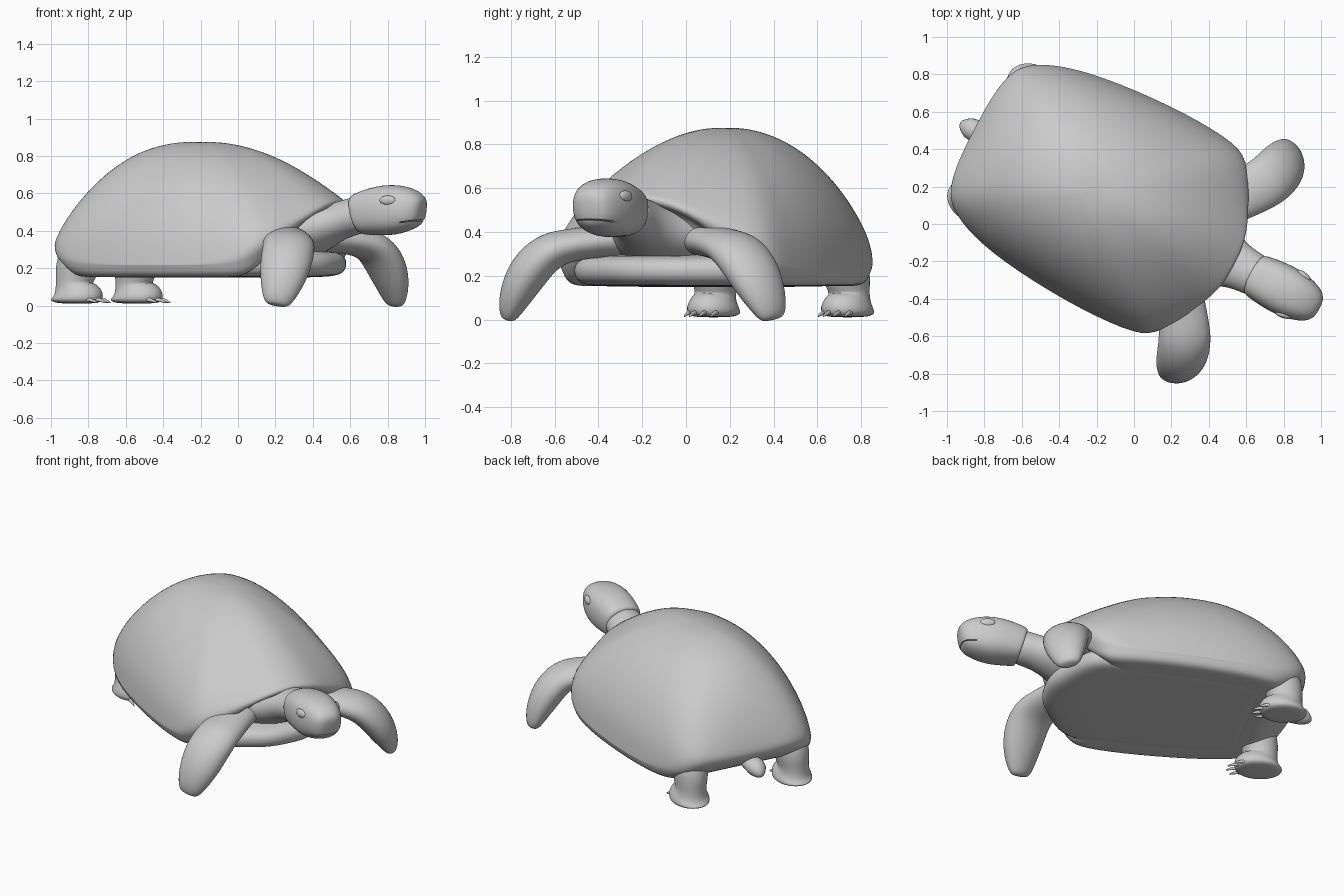
import bpy, bmesh, math
from mathutils import Vector, Matrix

if "Cube" in bpy.data.objects:
    bpy.data.objects.remove(bpy.data.objects["Cube"])

# Body frame: local x = forwards, local y = animal's left
FRAME = Matrix.Translation((-0.2, 0.17, 0)) @ Matrix.Rotation(math.atan2(-0.463, 0.886), 4, 'Z')


def skin(name, rings, levels=2):
    """Bridge closed rings of equal size, cap both ends and smooth the result."""
    bm = bmesh.new()
    loops = [[bm.verts.new(p) for p in r] for r in rings]
    n = len(loops[0])
    for a, b in zip(loops, loops[1:]):
        for i in range(n):
            bm.faces.new((a[i], a[(i + 1) % n], b[(i + 1) % n], b[i]))
    bm.faces.new(loops[0])
    bm.faces.new(loops[-1])
    bmesh.ops.recalc_face_normals(bm, faces=bm.faces)
    for f in bm.faces:
        f.smooth = True
    me = bpy.data.meshes.new(name)
    bm.to_mesh(me)
    bm.free()
    ob = bpy.data.objects.new(name, me)
    bpy.context.collection.objects.link(ob)
    ob.matrix_world = FRAME
    if levels:
        m = ob.modifiers.new("smooth", 'SUBSURF')
        m.levels = m.render_levels = levels
    return ob


def tube(name, rows, wide, n=16, power=1.0, levels=2):
    """Loft ellipses along rows of (x, y, z, half width, half thickness)."""
    pts = [Vector(r[:3]) for r in rows]
    rings = []
    for i, r in enumerate(rows):
        t = (pts[min(i + 1, len(pts) - 1)] - pts[max(i - 1, 0)]).normalized()
        w = Vector(wide)
        w = (w - t * w.dot(t)).normalized()
        h = t.cross(w)
        ring = []
        for k in range(n):
            c, s = math.cos(math.tau * k / n), math.sin(math.tau * k / n)
            c = math.copysign(abs(c) ** power, c)
            s = math.copysign(abs(s) ** power, s)
            ring.append(pts[i] + w * c * r[3] + h * s * r[4])
        rings.append(ring)
    return skin(name, rings, levels)


# Shell outline, left half: forward, side, rim height, dome exponents
HALF = [(.835, 0, .57, 2.3, 1), (.83, .15, .545, 2.3, .95), (.755, .32, .46, 2.2, .82),
        (.645, .55, .32, 2.1, .62), (.49, .585, .22, 2, .52), (.14, .597, .2, 2, .49),
        (-.29, .562, .2, 2.1, .5), (-.54, .497, .25, 2.3, .6), (-.695, .41, .31, 2.5, .72),
        (-.735, .27, .31, 2.55, .75), (-.745, .14, .3, 2.55, .75), (-.745, 0, .3, 2.55, .75)]
OUT = HALF + [(h[0], -h[1]) + h[2:] for h in HALF[-2:0:-1]]


def dome(u):
    """One ring of the dome: oval near the top, following the outline at the rim."""
    ring = []
    for f, l, z, p, q in OUT:
        r = (f / .76) ** 2 + (l / .58) ** 2
        k = u * (1 + (r ** -.5 - 1) * (1 - u ** 3))
        ring.append((f * k, l * k, z + (.878 - z) * (1 - u ** p) ** q))
    return ring


# Domed shell: open arch above the neck, flanks rolling down to the belly
rings = [dome(u) for u in (.1, .25, .42, .58, .72, .84, .93, .98, 1)]
FRONT = ((.995, .025), (.96, .04), (.88, .05))
FLANK = ((.998, -.66, .225), (.97, -.55, .162), (.88, -.5, .152))
for (u, dz), (v, back, h) in zip(FRONT, FLANK):
    ring = []
    for f, l, z, p, q in OUT:
        if f > .7:
            ring.append((f * u, l * u, z - dz))
        else:
            w = v * (.94 if f > .6 else 1)
            ring.append((max(f * w, back), l * w, h))
    rings.append(ring)
rings.append([(max(f * .8, -.46), l * .8, .2 if f > .7 else .155) for f, l, *_ in OUT])
skin("shell", rings)

# Belly plate with a rounded front lip
rings = []
for u, z in ((.4, .15), (.86, .15), (.96, .17), (.985, .22), (.97, .27), (.88, .3), (.4, .3)):
    rings.append([(max(f, -.5) * u, l * u * .86, z) for f, l, *_ in OUT])
skin("belly_plate", rings)

# Neck, spreading into the shoulders
tube("neck", [(.45, 0, .36, .3, .14), (.62, 0, .385, .29, .14), (.72, 0, .415, .2, .125),
              (.81, 0, .445, .14, .105), (.91, 0, .475, .117, .1), (1.02, 0, .5, .118, .108)], (0, 1, 0))

# Head with a mouth slit
head = tube("head", [(.955, 0, .488, .112, .105), (.96, 0, .49, .122, .115),
                     (1.05, 0, .505, .134, .131), (1.15, 0, .512, .14, .14),
                     (1.25, 0, .518, .122, .122), (1.315, 0, .512, .092, .092),
                     (1.342, 0, .507, .05, .055)], (0, 1, 0), power=.8)
bpy.ops.mesh.primitive_cube_add(size=1)
slit = bpy.context.object
slit.name = "mouth_cutter"
slit.matrix_world = (FRAME @ Matrix.Translation((1.35, 0, .46)) @ Matrix.Rotation(-.15, 4, 'Y')
                     @ Matrix.Diagonal((.2, .4, .005, 1)))
slit.hide_render = True
slit.hide_viewport = True
cut = head.modifiers.new("mouth", 'BOOLEAN')
cut.operation = 'DIFFERENCE'
cut.object = slit

# Tail
tube("tail", [(-.45, -.01, .25, .05, .05), (-.71, -.01, .24, .065, .06),
              (-.77, -.01, .23, .07, .062), (-.82, -.01, .2, .015, .015)], (0, 1, 0), n=8, levels=1)

for side, s in (("left", 1), ("right", -1)):
    # Front flipper, curving outwards and down to the ground
    tube("flipper_" + side,
         [(.55, s * .12, .37, .1, .07), (.65, s * .27, .36, .12, .075), (.735, s * .40, .342, .138, .075),
          (.785, s * .48, .318, .143, .09), (.81, s * .555, .25, .143, .098), (.82, s * .615, .16, .13, .09),
          (.82, s * .66, .07, .1, .066), (.815, s * .68, .014, .072, .042), (.815, s * .685, 0, .045, .022)],
         (.886, -.463 * s, 0))

    # Hind leg and padded foot
    tube("hind_leg_" + side,
         [(-.54, s * .33, .32, .11, .11), (-.57, s * .34, .19, .108, .125), (-.585, s * .345, .12, .09, .098),
          (-.575, s * .345, .09, .1, .118), (-.565, s * .345, .055, .118, .152),
          (-.565, s * .345, .025, .118, .148), (-.565, s * .345, .01, .085, .11)], (0, 1, 0))

    # Claws
    for i in range(4):
        a = (i - 1.5) * .5
        y = s * .345 + .1 * math.sin(a)
        x = -.57 + .13 * math.cos(a)
        tube(f"claw_{side}_{i + 1}", [(x - .02, y, .035, .012, .014), (x + .03, y, .033, .01, .012),
                                      (x + .075, y, .012, .003, .003)], (0, 1, 0), n=8, levels=1)

    # Eye
    bpy.ops.mesh.primitive_uv_sphere_add(segments=24, ring_count=12, radius=1)
    eye = bpy.context.object
    eye.name = "eye_" + side
    eye.matrix_world = (FRAME @ Matrix.Translation((1.19, s * .118, .563))
                        @ Matrix.Rotation(-.2 * s, 4, 'Z') @ Matrix.Diagonal((.045, .018, .026, 1)))
    bpy.ops.object.shade_smooth()
